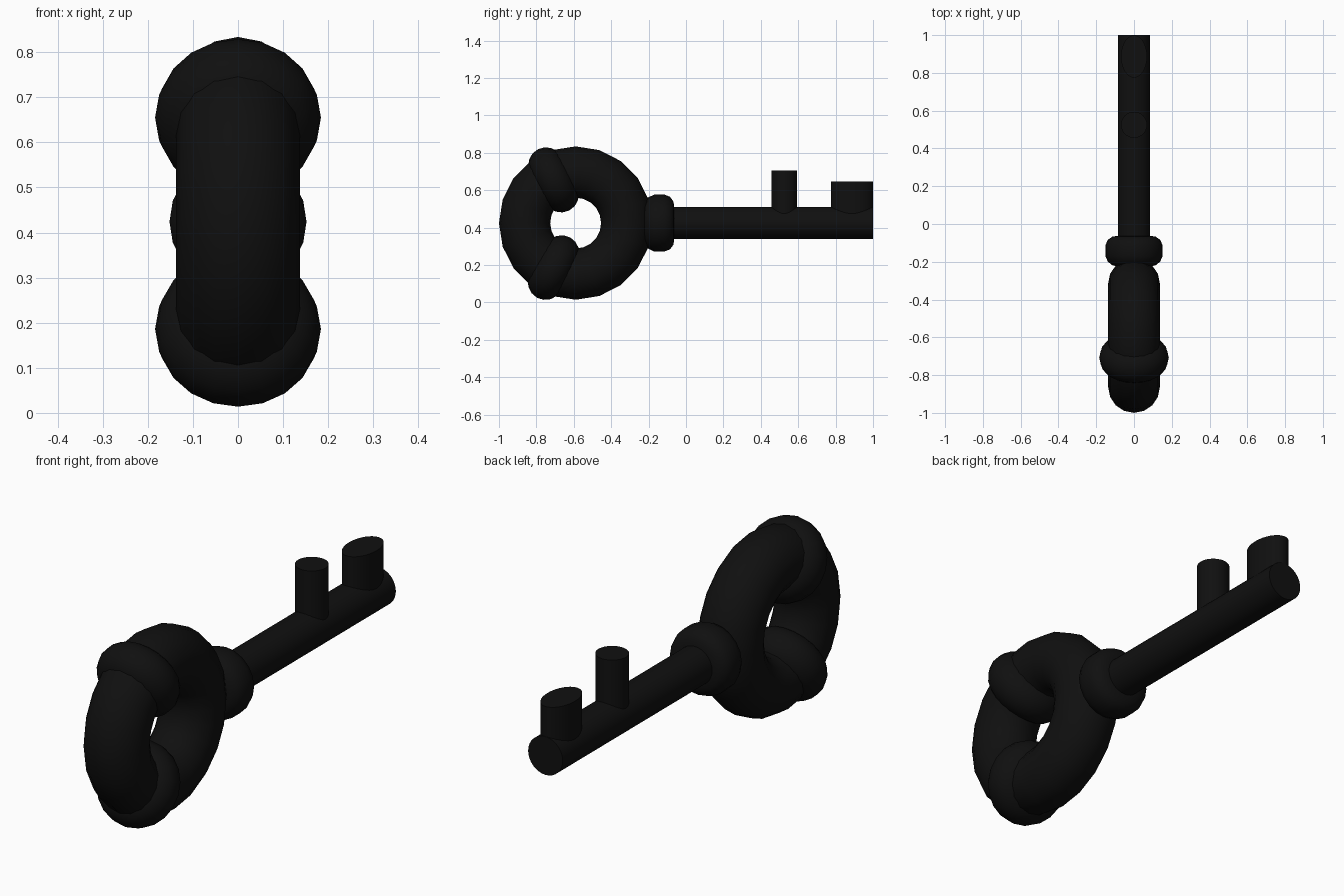
import bpy
import bmesh
from math import radians, cos, sin, pi

cube = bpy.data.objects.get("Cube")
if cube:
    bpy.data.objects.remove(cube, do_unlink=True)

black = bpy.data.materials.new("matte black")
black.use_nodes = True
color = (0.005, 0.005, 0.005, 1)
black.diffuse_color = color
bsdf = black.node_tree.nodes["Principled BSDF"]
bsdf.inputs["Base Color"].default_value = color
bsdf.inputs["Roughness"].default_value = 0.8

MID = 0.424   # height of the key's long axis


def finish(obj, name, angle=35):
    obj.name = name
    obj.data.materials.append(black)
    bpy.ops.object.select_all(action='DESELECT')
    obj.select_set(True)
    bpy.context.view_layer.objects.active = obj
    bpy.ops.object.transform_apply(location=False, rotation=True, scale=True)
    bpy.ops.object.shade_smooth_by_angle(angle=radians(angle))
    return obj


def torus(name, loc, rot, major, minor, around=20, tube=16):
    bpy.ops.mesh.primitive_torus_add(
        major_segments=around, minor_segments=tube, major_radius=major,
        minor_radius=minor, location=loc, rotation=[radians(a) for a in rot])
    return finish(bpy.context.object, name, 60)


def cylinder(name, loc, rot, scale, depth):
    bpy.ops.mesh.primitive_cylinder_add(
        vertices=32, radius=1, depth=depth, location=loc,
        rotation=[radians(a) for a in rot])
    bpy.context.object.scale = (scale[0], scale[1], 1)
    return finish(bpy.context.object, name)


def lathe(name, profile, sides=20):
    """Revolve (y, radius) points around the key's long axis."""
    bm = bmesh.new()
    rings = []
    for y, r in profile:
        rings.append([bm.verts.new((r * sin(2 * pi * i / sides), y,
                                    MID + r * cos(2 * pi * i / sides)))
                      for i in range(sides)])
    for a, b in zip(rings, rings[1:]):
        for i in range(sides):
            j = (i + 1) % sides
            bm.faces.new((a[i], a[j], b[j], b[i]))
    bm.faces.new(rings[0])
    bm.faces.new(rings[-1])
    bmesh.ops.recalc_face_normals(bm, faces=bm.faces)
    mesh = bpy.data.meshes.new(name)
    bm.to_mesh(mesh)
    bm.free()
    obj = bpy.data.objects.new(name, mesh)
    bpy.context.collection.objects.link(obj)
    return finish(obj, name, 60)


# Bow: the big ring, with two bulging bands around its tube
torus("bow_ring", (0, -0.59, MID), (0, 90, 0), 0.273, 0.137)
torus("upper_bow_band", (0, -0.708, 0.655), (-63, 0, 0), 0.089, 0.095)
torus("lower_bow_band", (0, -0.708, 0.186), (-119, 0, 0), 0.089, 0.095)

# Collar where the bow meets the shank
lathe("shank_collar", [(-0.225, 0.09), (-0.218, 0.115), (-0.2, 0.138),
                       (-0.17, 0.152), (-0.115, 0.152), (-0.085, 0.14),
                       (-0.067, 0.115), (-0.062, 0.08)])

# Shank and its two teeth
cylinder("shank", (0, 0.4, MID), (90, 0, 0), (0.086, 0.086), 1.2)
cylinder("inner_tooth", (0, 0.525, 0.565), (0, 0, 0), (0.069, 0.069), 0.28)
cylinder("end_tooth", (0, 0.887, 0.535), (0, 0, 0), (0.069, 0.112), 0.22)
